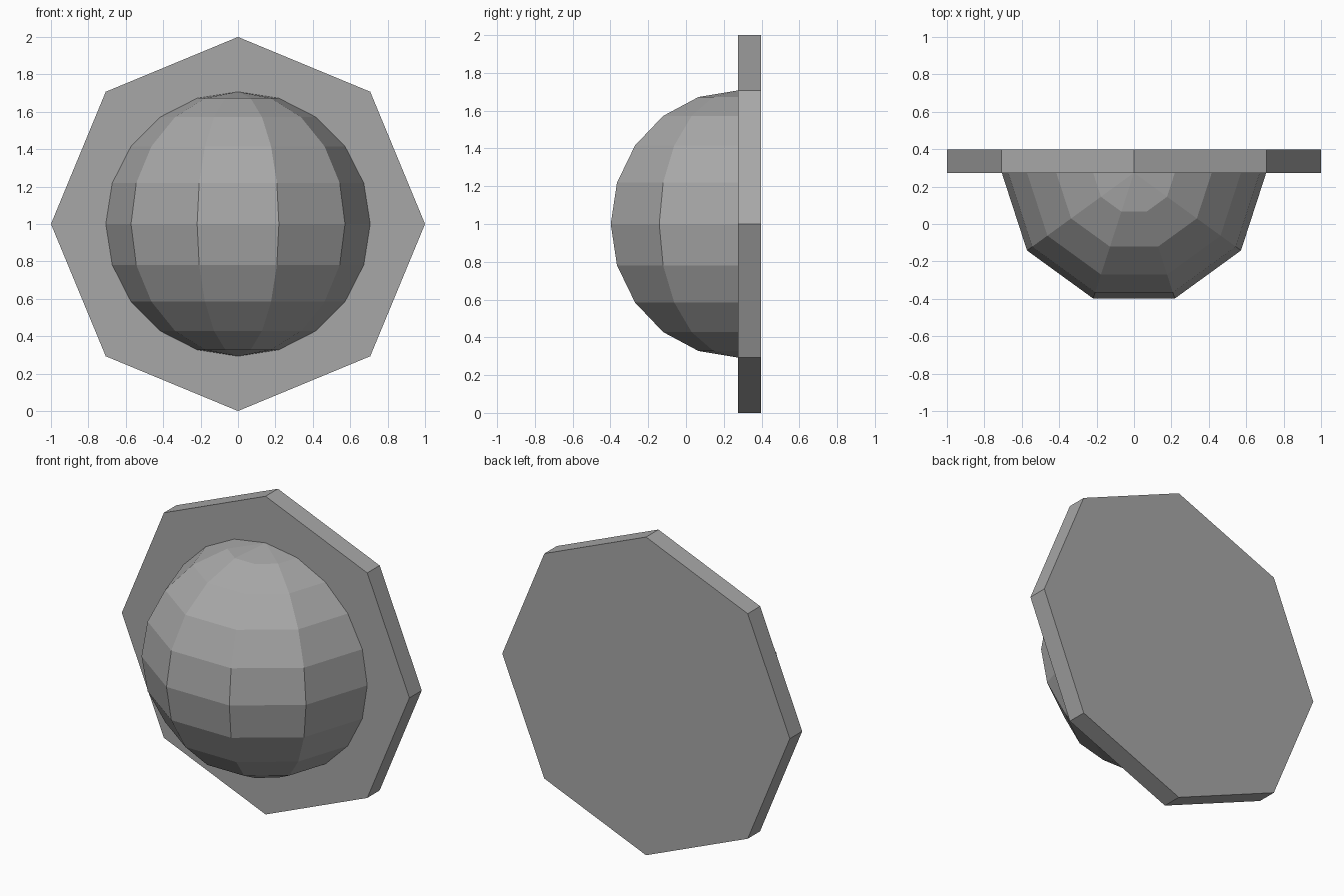
import bpy, bmesh
from math import sin, cos, pi
from mathutils import Matrix, Vector

cube = bpy.data.objects.get("Cube")
if cube:
    bpy.data.objects.remove(cube, do_unlink=True)

PLATE_FRONT, PLATE_BACK = 0.274, 0.397
DOME_RADIUS = 0.707
RINGS = 10      # steps from pole to pole
SEGMENTS = 5    # steps around the front half

grey = bpy.data.materials.new("plain grey")
grey.use_nodes = True
colour = (0.39, 0.39, 0.39, 1)
grey.diffuse_color = colour
grey.node_tree.nodes["Principled BSDF"].inputs["Base Color"].default_value = colour


def add_object(name, bm, location):
    mesh = bpy.data.meshes.new(name)
    bm.to_mesh(mesh)
    bm.free()
    mesh.materials.append(grey)
    obj = bpy.data.objects.new(name, mesh)
    obj.location = location
    bpy.context.collection.objects.link(obj)


# Octagonal back plate, standing upright on one corner
bm = bmesh.new()
bmesh.ops.create_cone(bm, cap_ends=True, segments=8, radius1=1, radius2=1,
                      depth=PLATE_BACK - PLATE_FRONT,
                      matrix=Matrix.Rotation(pi / 2, 4, 'X'))
add_object("back_plate", bm, (0, (PLATE_FRONT + PLATE_BACK) / 2, 1))

# Faceted half dome: a pole-to-pole arc swept around the front
bm = bmesh.new()
arc = [bm.verts.new((DOME_RADIUS * sin(pi * i / RINGS), 0,
                     DOME_RADIUS * cos(pi * i / RINGS))) for i in range(RINGS + 1)]
edges = [bm.edges.new(pair) for pair in zip(arc, arc[1:])]
bmesh.ops.spin(bm, geom=arc + edges, cent=(0, 0, 0), axis=(0, 0, 1),
               angle=-pi, steps=SEGMENTS)
bmesh.ops.remove_doubles(bm, verts=bm.verts[:], dist=0.0001)
bm.normal_update()
for face in bm.faces:
    if face.normal.dot(face.calc_center_median()) < 0:
        face.normal_flip()
add_object("front_dome", bm, Vector((0, PLATE_FRONT, 1)))
